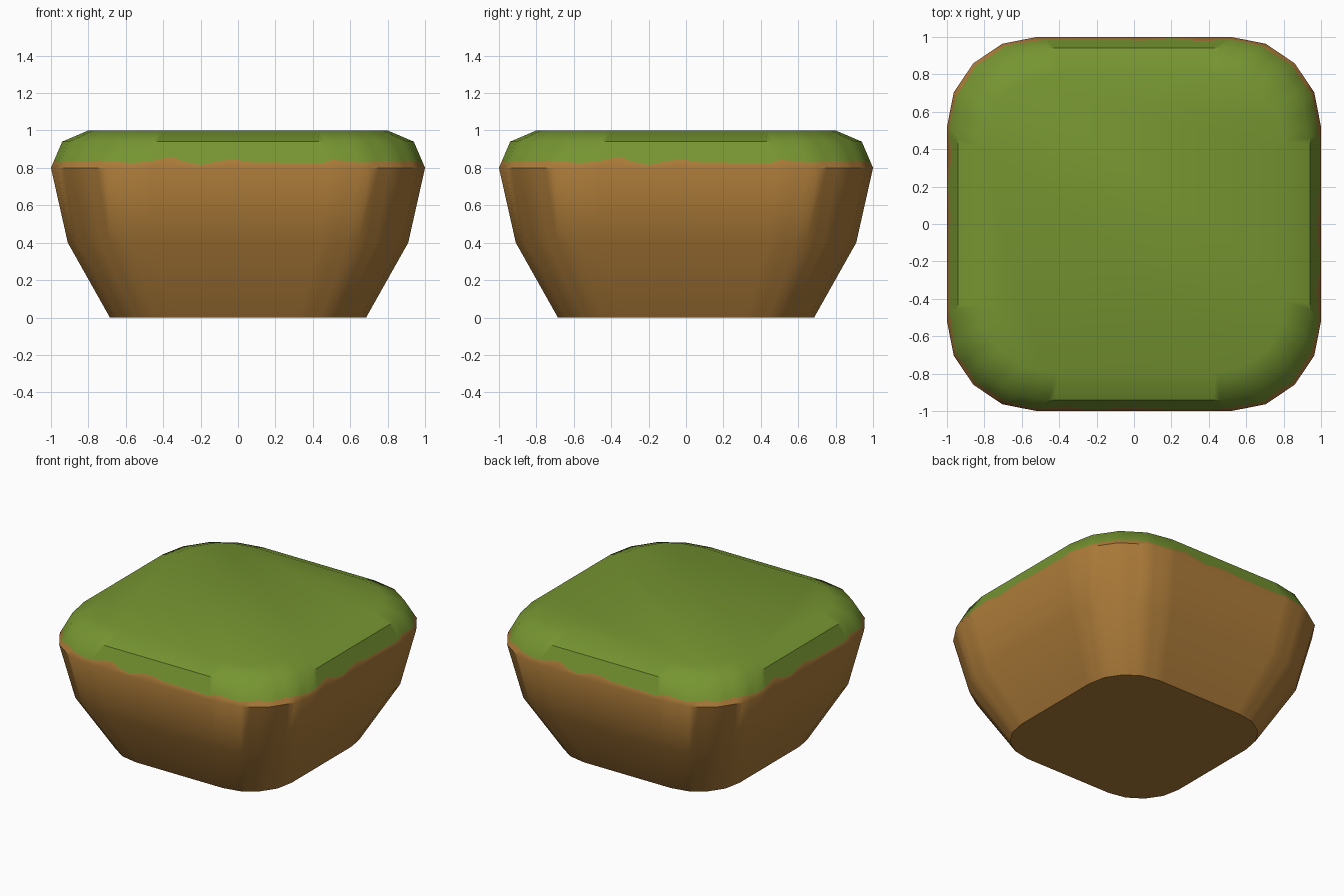
import bpy, bmesh, math

if "Cube" in bpy.data.objects:
    bpy.data.objects.remove(bpy.data.objects["Cube"])

def material(name, rgb):
    m = bpy.data.materials.new(name)
    lin = [((c / 255 + 0.055) / 1.055) ** 2.4 for c in rgb]
    m.diffuse_color = (*lin, 1)
    m.use_nodes = True
    m.node_tree.nodes["Principled BSDF"].inputs["Base Color"].default_value = m.diffuse_color
    return m

# Wavy lower edge of the grass along one side: (position, height)
WAVE = [(-1, .83), (-.86, .83), (-.74, .84), (-.58, .825), (-.47, .836), (-.41, .853),
        (-.36, .858), (-.30, .833), (-.20, .815), (-.10, .838), (-.02, .845), (.07, .83),
        (.44, .824), (.50, .832), (.54, .854), (.60, .83), (.70, .828), (.80, .838),
        (.86, .83), (1, .83)]

def wave(x):
    for (a, za), (b, zb) in zip(WAVE, WAVE[1:]):
        if x <= b:
            return za + (zb - za) * (x - a) / (b - a)
    return .83

# One quarter of the rounded square: -45 deg corner to +45 deg corner, front side
def quarter(half, r):
    c = half - r
    key = [(-c - r * math.sin(math.radians(a)), -c - r * math.cos(math.radians(a)))
           for a in (45, 22.5, 0)]
    key += [(-x, y) for x, y in reversed(key)]
    steps = [3, 3, 26, 3, 3]
    return [(p[0] + (q[0] - p[0]) * i / n, p[1] + (q[1] - p[1]) * i / n)
            for p, q, n in zip(key, key[1:], steps) for i in range(n)]

def ring(half, r):
    q = quarter(half, r)
    return q + [(-y, x) for x, y in q] + [(-x, -y) for x, y in q] + [(y, -x) for x, y in q]

# Profile from bottom to top: (height, half width, corner radius)
LEVELS = [(0, .685, .33), (.4, .91, .437), (.8, 1, .48), (.94, .94, .48), (1, .80, .36)]
rings = [[(x, y, z) for x, y in ring(h, r)] for z, h, r in LEVELS]

# Extra wavy ring lying on the slope between heights 0.8 and 0.94
n = len(rings[0]) // 4
heights = [wave(x) for x, y in quarter(1, .48)] * 4
edge = []
for lo, hi, z in zip(rings[2], rings[3], heights):
    t = (z - .8) / .14
    edge.append(tuple(a + (b - a) * t for a, b in zip(lo, hi)))
rings.insert(3, edge)

def loft(name, loops, mat, cap):
    bm = bmesh.new()
    vs = [[bm.verts.new(p) for p in loop] for loop in loops]
    for a, b in zip(vs, vs[1:]):
        for i in range(len(a)):
            j = (i + 1) % len(a)
            bm.faces.new((a[i], a[j], b[j], b[i]))
    bm.faces.new(list(reversed(vs[0])) if cap == "bottom" else vs[-1])
    me = bpy.data.meshes.new(name)
    bm.to_mesh(me)
    bm.free()
    me.materials.append(mat)
    ob = bpy.data.objects.new(name, me)
    bpy.context.collection.objects.link(ob)
    bpy.ops.object.select_all(action='DESELECT')
    ob.select_set(True)
    bpy.context.view_layer.objects.active = ob
    bpy.ops.object.shade_smooth_by_angle(angle=math.radians(41))
    return ob

# Earth body and grass cap meet at the wavy ring
loft("earth_body", rings[:4], material("earth brown", (172, 123, 57)), "bottom")
loft("grass_cap", rings[3:], material("grass green", (118, 149, 49)), "top")
